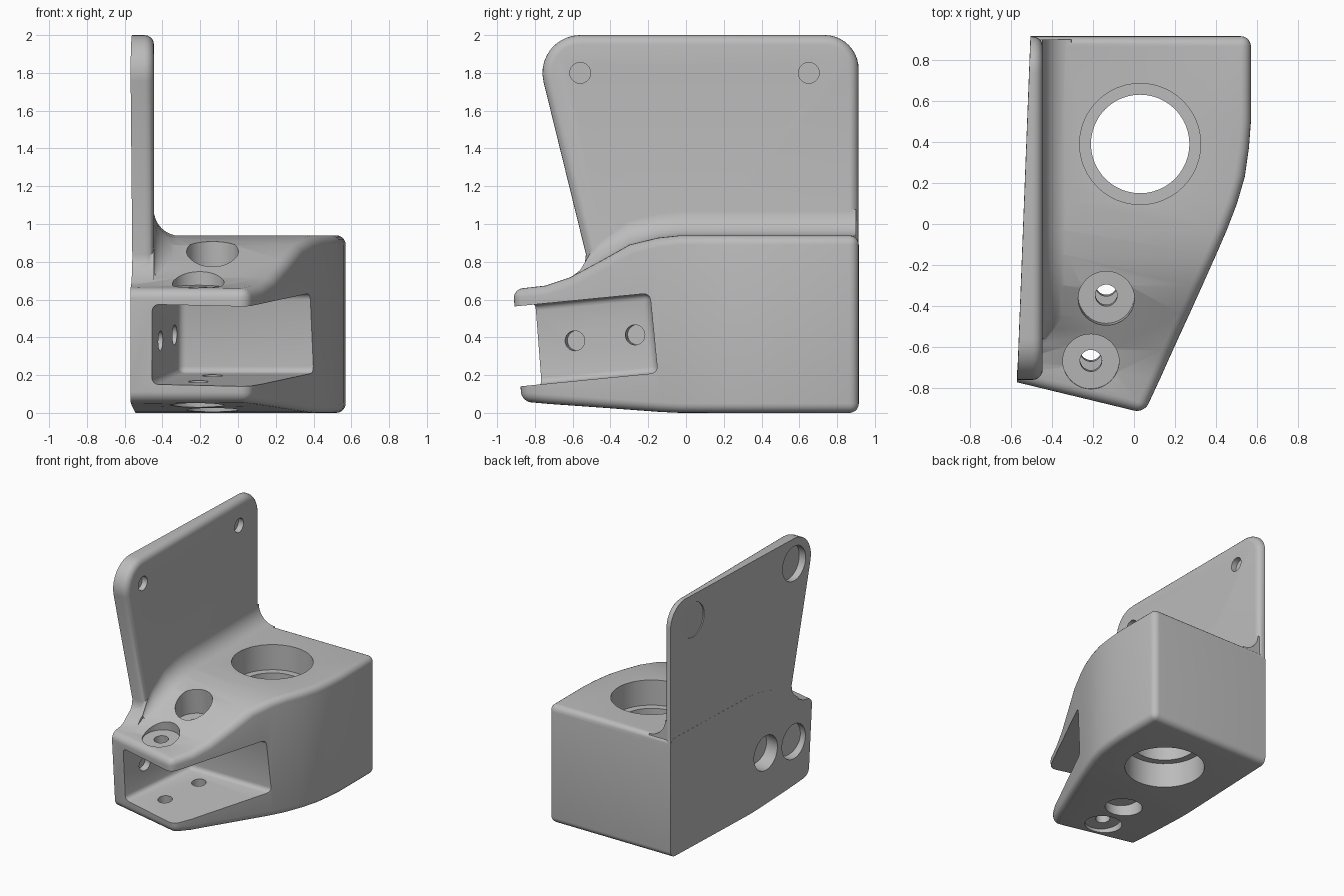
import bpy, bmesh, math
from mathutils import Matrix, Vector

if "Cube" in bpy.data.objects:
    bpy.data.objects.remove(bpy.data.objects["Cube"], do_unlink=True)

grey = bpy.data.materials.new("matte grey")
grey.use_nodes = True
COLOR = (0.5, 0.5, 0.5, 1)
grey.diffuse_color = COLOR
grey.node_tree.nodes["Principled BSDF"].inputs["Base Color"].default_value = COLOR


def make(name, bm):
    bmesh.ops.recalc_face_normals(bm, faces=bm.faces[:])
    mesh = bpy.data.meshes.new(name)
    bm.to_mesh(mesh)
    bm.free()
    mesh.materials.append(grey)
    ob = bpy.data.objects.new(name, mesh)
    bpy.context.collection.objects.link(ob)
    return ob


def loft(rings):
    """Closed solid through a list of equally long rings."""
    bm = bmesh.new()
    rows = [[bm.verts.new(p) for p in r] for r in rings]
    n = len(rows[0])
    for a, b in zip(rows, rows[1:]):
        for i in range(n):
            bm.faces.new((a[i], a[(i + 1) % n], b[(i + 1) % n], b[i]))
    bm.faces.new(rows[0])
    bm.faces.new(rows[-1][::-1])
    bmesh.ops.recalc_face_normals(bm, faces=bm.faces[:])
    return bm


def round_edges(bm, keep, width, segments=5):
    edges = [e for e in bm.edges if keep(e)]
    bmesh.ops.bevel(bm, geom=edges, offset=width, segments=segments, profile=0.5,
                    affect='EDGES', clamp_overlap=False)


def combine(target, tool, operation):
    mod = target.modifiers.new("combine", 'BOOLEAN')
    mod.operation, mod.solver, mod.object = operation, 'EXACT', tool
    bpy.context.view_layer.objects.active = target
    bpy.ops.object.modifier_apply(modifier=mod.name)
    bpy.data.objects.remove(tool, do_unlink=True)


def drill(target, start, end, radius):
    start, end = Vector(start), Vector(end)
    axis = end - start
    bm = bmesh.new()
    turn = axis.to_track_quat('Z', 'Y').to_matrix().to_4x4()
    bmesh.ops.create_cone(bm, cap_ends=True, segments=48, radius1=radius, radius2=radius,
                          depth=axis.length,
                          matrix=Matrix.Translation((start + end) / 2) @ turn)
    combine(target, make("drill", bm), 'DIFFERENCE')


def left_x(y):
    return -0.505 - 0.065 * (0.91 - y) / 1.68


# Body: stations of left y, right x, right y, top z, bottom z
stations = [
    (0.915, 0.57, 0.915, 0.94, 0.0), (0.5, 0.57, 0.5, 0.94, 0.0),
    (0.37, 0.56, 0.37, 0.94, 0.0), (0.23, 0.54, 0.23, 0.94, 0.0),
    (0.1, 0.502, 0.1, 0.94, 0.0), (-0.03, 0.452, -0.03, 0.94, 0.0),
    (-0.15, 0.4, -0.15, 0.927, 0.006), (-0.3, 0.332, -0.3, 0.89, 0.017),
    (-0.45, 0.265, -0.45, 0.805, 0.028), (-0.58, 0.187, -0.62, 0.715, 0.04),
    (-0.67, 0.129, -0.75, 0.673, 0.049), (-0.775, 0.05, -0.925, 0.655, 0.06)]
rings = []
for i, (yl, xr, yr, zt, zb) in enumerate(stations):
    tilt = 0.045 if i == len(stations) - 1 else 0
    rings.append([(left_x(yl), yl + tilt, zb), (xr, yr + tilt, zb),
                  (xr, yr, zt), (left_x(yl), yl, zt)])
bm = loft(rings)
round_edges(bm, lambda e: e.calc_face_angle(0) > 0.7
            and all(f.normal.x > -0.9 for f in e.link_faces), 0.05)
bracket = make("mounting_bracket", bm)


# Upright plate, a wedge with rounded corners and a softened inner rim
def arc(cy, cz, r, a0, a1, n=10):
    return [(cy + r * math.cos(math.radians(a0 + (a1 - a0) * k / n)),
             cz + r * math.sin(math.radians(a0 + (a1 - a0) * k / n))) for k in range(n + 1)]


outline = ([(0.914, 0.5)] + arc(0.734, 1.82, 0.18, 0, 90) + arc(-0.56, 1.8, 0.2, 90, 193)
           + [(-0.53, 0.84), (-0.535, 0.795), (-0.555, 0.76), (-0.6, 0.725),
              (-0.66, 0.66), (-0.6, 0.5)])
bm = loft([[(left_x(y) + 0.001, y, z) for y, z in outline],
           [(-0.445, y, z) for y, z in outline]])
round_edges(bm, lambda e: all(abs(v.co.x + 0.445) < 1e-4 for v in e.verts)
            and max(v.co.z for v in e.verts) > 0.8, 0.05)
combine(bracket, make("upright_plate", bm), 'UNION')


# Fillet where the plate meets the top of the body
def top_z(y):
    for a, b in zip(stations, stations[1:]):
        if b[0] <= y <= a[0]:
            return a[3] + (b[3] - a[3]) * (a[0] - y) / (a[0] - b[0])
    return 0.655


rings = []
for y, r in [(0.9, 0.14), (0.2, 0.14), (-0.03, 0.14), (-0.15, 0.14), (-0.3, 0.14),
             (-0.45, 0.12), (-0.51, 0.08), (-0.56, 0.03)]:
    z = top_z(y) - 0.003
    curve = [(-0.446 + r - r * math.sin(a), y, z + r - r * math.cos(a))
             for a in [math.pi / 2 * k / 8 for k in range(9)]]
    rings.append([(-0.47, y, z - 0.04), (-0.44 + r, y, z - 0.04)] + curve
                 + [(-0.47, y, z + r)])
combine(bracket, make("plate_fillet", loft(rings)), 'UNION')

# Tilted socket open to the front and right
frame = Matrix.Translation((0, -0.27, 0.413)) @ Matrix.Rotation(math.radians(5.6), 4, 'X')
plan = [(-0.553, -0.93), (-0.312, 0.1), (0.9, 0.1), (0.9, -0.93)]
bm = loft([[(x, y, z) for x, y in plan] for z in (-0.212, 0.212)])
round_edges(bm, lambda e: True, 0.035, 4)
bm.transform(frame)
combine(bracket, make("socket_cutter", bm), 'DIFFERENCE')

# Screw holes through both jaws, with counterbores outside
for x, y in ((-0.135, -0.05), (-0.21, -0.37)):
    drill(bracket, frame @ Vector((x, y, -0.4)), frame @ Vector((x, y, 0.4)), 0.053)
    for s in (-1, 1):
        drill(bracket, frame @ Vector((x, y, s * 0.287)), frame @ Vector((x, y, s * 0.75)), 0.137)

# Blind holes and outer recesses in the socket's side wall
slant = math.radians(13.2)
out = Vector((-math.cos(slant), math.sin(slant), 0))
for y in (0, -0.32):
    wall = Vector((-0.335 + 0.234 * y, y, 0))
    drill(bracket, frame @ (wall - out * 0.08), frame @ (wall + out * 0.055), 0.053)
    drill(bracket, frame @ (wall + out * 0.075), frame @ (wall + out * 0.5), 0.137)

# Blind holes and outer recesses in the plate's upper corners
for y in (-0.56, 0.65):
    drill(bracket, (-0.4, y, 1.8), (-0.49, y, 1.8), 0.055)
    drill(bracket, (-0.51, y, 1.8), (-0.7, y, 1.8), 0.137)

# Large vertical bore with a lip at mid height
for z0, z1, r in ((-0.1, 1.1, 0.24), (0.74, 1.1, 0.295), (0.2, -0.1, 0.295)):
    drill(bracket, (0.03, 0.39, z0), (0.03, 0.39, z1), r)

bpy.ops.object.select_all(action='DESELECT')
bracket.select_set(True)
bpy.context.view_layer.objects.active = bracket
bpy.ops.object.shade_smooth_by_angle(angle=math.radians(32))
